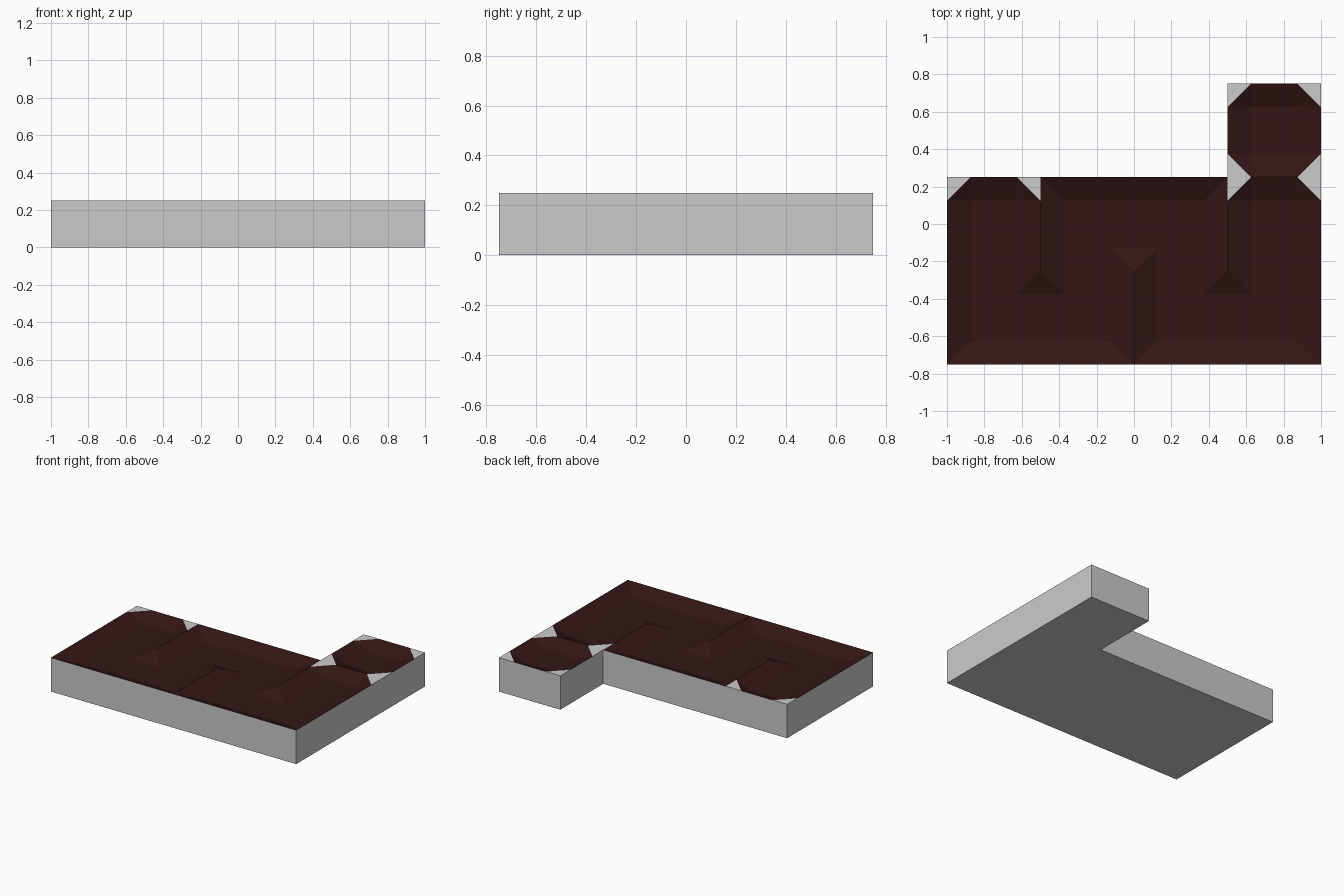
import bpy
import bmesh

if "Cube" in bpy.data.objects:
    bpy.data.objects.remove(bpy.data.objects["Cube"])

TOP, FLOOR, S = 0.25, 0.2, 0.125


def make_object(name, faces, material=None):
    bm = bmesh.new()
    for pts in faces:
        pts = list(dict.fromkeys(pts))
        bm.faces.new([bm.verts.new(p) for p in pts])
    bmesh.ops.remove_doubles(bm, verts=bm.verts[:], dist=1e-4)
    mesh = bpy.data.meshes.new(name)
    bm.to_mesh(mesh)
    bm.free()
    obj = bpy.data.objects.new(name, mesh)
    bpy.context.collection.objects.link(obj)
    if material:
        mesh.materials.append(material)
    return obj


def at(points, z):
    return [(x, y, z) for x, y in points]


def pit(corners):
    """Sunken floor with sloped banks; each corner is (floor point, rim points)."""
    faces = [at([c[0] for c in corners], FLOOR)]
    for i, (f0, rim0) in enumerate(corners):
        f1, rim1 = corners[(i + 1) % len(corners)]
        faces.append(at([rim0[-1], rim1[0]], TOP) + at([f1, f0], FLOOR))
        if len(rim0) == 2:
            faces.append(at([f0], FLOOR) + at(rim0, TOP))
    return faces


# Block: L-shaped walls, underside and flat triangular corner caps
outline = [(-1, -.75), (1, -.75), (1, .75), (.5, .75), (.5, .25), (-1, .25)]
block = [at(outline[::-1], 0)]
for a, b in zip(outline, outline[1:] + outline[:1]):
    block.append(at([a, b], 0) + at([b, a], TOP))
caps = [(-1, .25, 1, -1), (-.5, .25, -1, -1), (.5, .25, 1, -1), (1, .25, -1, -1),
        (.5, .25, 1, 1), (1, .25, -1, 1), (.5, .75, 1, -1), (1, .75, -1, -1)]
for x, y, dx, dy in caps:
    tri = [(x, y), (x + dx * S, y), (x, y + dy * S)]
    block.append(at(tri if dx * dy > 0 else tri[::-1], TOP))
make_object("block", block)

# Winding channel with ridges between its runs
dark = bpy.data.materials.new("dark_red")
dark.diffuse_color = (0.035, 0.008, 0.008, 1)
dark.use_nodes = True
dark.node_tree.nodes["Principled BSDF"].inputs["Base Color"].default_value = dark.diffuse_color
channel = [
    ((-.875, -.625), [(-1, -.75)]),
    ((-.125, -.625), [(0, -.75)]),
    ((-.125, -.125), [(0, -.25)]),
    ((.125, -.125), [(0, -.25)]),
    ((.125, -.625), [(0, -.75)]),
    ((.875, -.625), [(1, -.75)]),
    ((.875, .125), [(1, .125), (.875, .25)]),
    ((.625, .125), [(.625, .25), (.5, .125)]),
    ((.625, -.375), [(.5, -.25)]),
    ((.375, -.375), [(.5, -.25)]),
    ((.375, .125), [(.5, .25)]),
    ((-.375, .125), [(-.5, .25)]),
    ((-.375, -.375), [(-.5, -.25)]),
    ((-.625, -.375), [(-.5, -.25)]),
    ((-.625, .125), [(-.5, .125), (-.625, .25)]),
    ((-.875, .125), [(-.875, .25), (-1, .125)]),
]
make_object("channel", pit(channel), dark)

# Separate octagonal basin on the short arm
basin = [
    ((.625, .375), [(.5, .375), (.625, .25)]),
    ((.875, .375), [(.875, .25), (1, .375)]),
    ((.875, .625), [(1, .625), (.875, .75)]),
    ((.625, .625), [(.625, .75), (.5, .625)]),
]
make_object("basin", pit(basin), dark)
